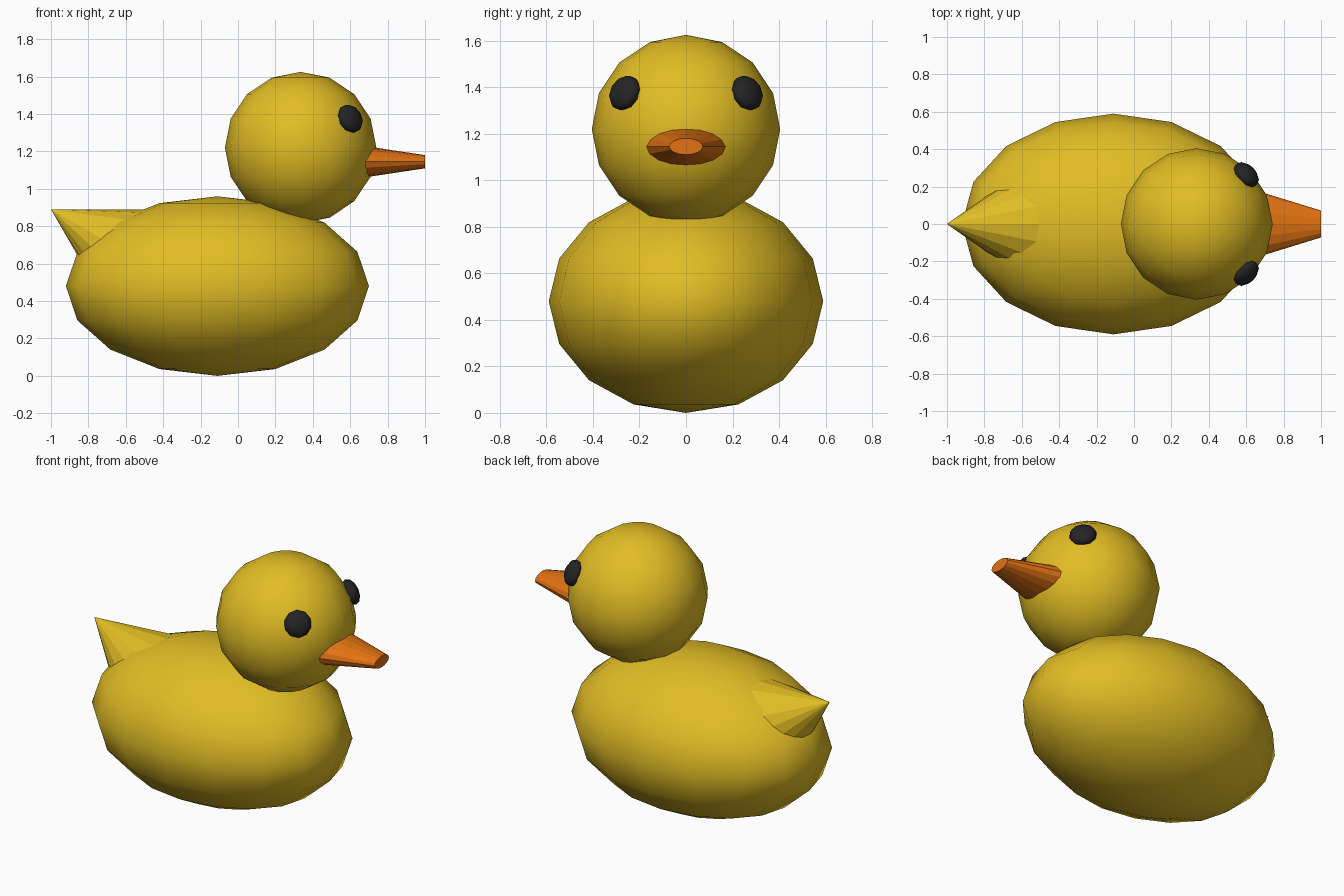
import bpy
from math import radians, cos, sin
from mathutils import Vector

cube = bpy.data.objects.get("Cube")
if cube:
    bpy.data.objects.remove(cube, do_unlink=True)


def make_material(name, rgb):
    mat = bpy.data.materials.new(name)
    mat.use_nodes = True
    color = (*rgb, 1)
    mat.diffuse_color = color
    bsdf = next(n for n in mat.node_tree.nodes if n.type == 'BSDF_PRINCIPLED')
    bsdf.inputs["Base Color"].default_value = color
    return mat


yellow = make_material("yellow", (0.76, 0.51, 0.018))
orange = make_material("orange", (0.76, 0.17, 0.006))
black = make_material("black", (0.018, 0.018, 0.018))


def finish(name, mat, smooth):
    obj = bpy.context.object
    obj.name = name
    obj.data.materials.append(mat)
    if smooth:
        bpy.ops.object.shade_smooth()
    return obj


def ellipsoid(name, center, radii, mat, segments=16, rings=8, axis=(0, 0, 1)):
    turn = Vector(axis).to_track_quat('Z', 'Y').to_euler()
    bpy.ops.mesh.primitive_uv_sphere_add(segments=segments, ring_count=rings, radius=1,
                                         location=center, rotation=turn)
    bpy.context.object.scale = radii
    return finish(name, mat, True)


def cone(name, start, end, r1, r2, mat, flatten=1):
    # Tapered part from start to end, squashed along its local x (vertical)
    start, end = Vector(start), Vector(end)
    axis = end - start
    bpy.ops.mesh.primitive_cone_add(vertices=16, radius1=r1, radius2=r2, depth=axis.length,
                                    location=(start + end) / 2,
                                    rotation=(0, axis.to_track_quat('Z', 'Y').to_matrix().col[2].angle(Vector((0, 0, 1)))
                                              * (1 if axis.x > 0 else -1), 0))
    bpy.context.object.scale.x = flatten
    return finish(name, mat, False)


# Body and head
ellipsoid("body", (-0.11, 0, 0.48), (0.81, 0.59, 0.48), yellow)
head_center = Vector((0.335, 0, 1.22))
ellipsoid("head", head_center, (0.405, 0.405, 0.405), yellow)

# Flattened eyes sitting on the head surface
for name, side in (("left_eye", 1), ("right_eye", -1)):
    center = Vector((0.6, side * 0.263, 1.375))
    ellipsoid(name, center, (0.08, 0.08, 0.047), black, 10, 6, center - head_center)

# Beak: flattened, blunt cone
cone("beak", (0.6, 0, 1.145), (1, 0, 1.145), 0.195, 0.072, orange, 0.49)

# Tail: pointed cone whose upper edge is level
tip = Vector((-1, 0, 0.89))
tilt, length = radians(30), 0.48
base = tip + length * Vector((cos(tilt), 0, -sin(tilt)))
cone("tail", base, tip, length * 0.577, 0, yellow)
